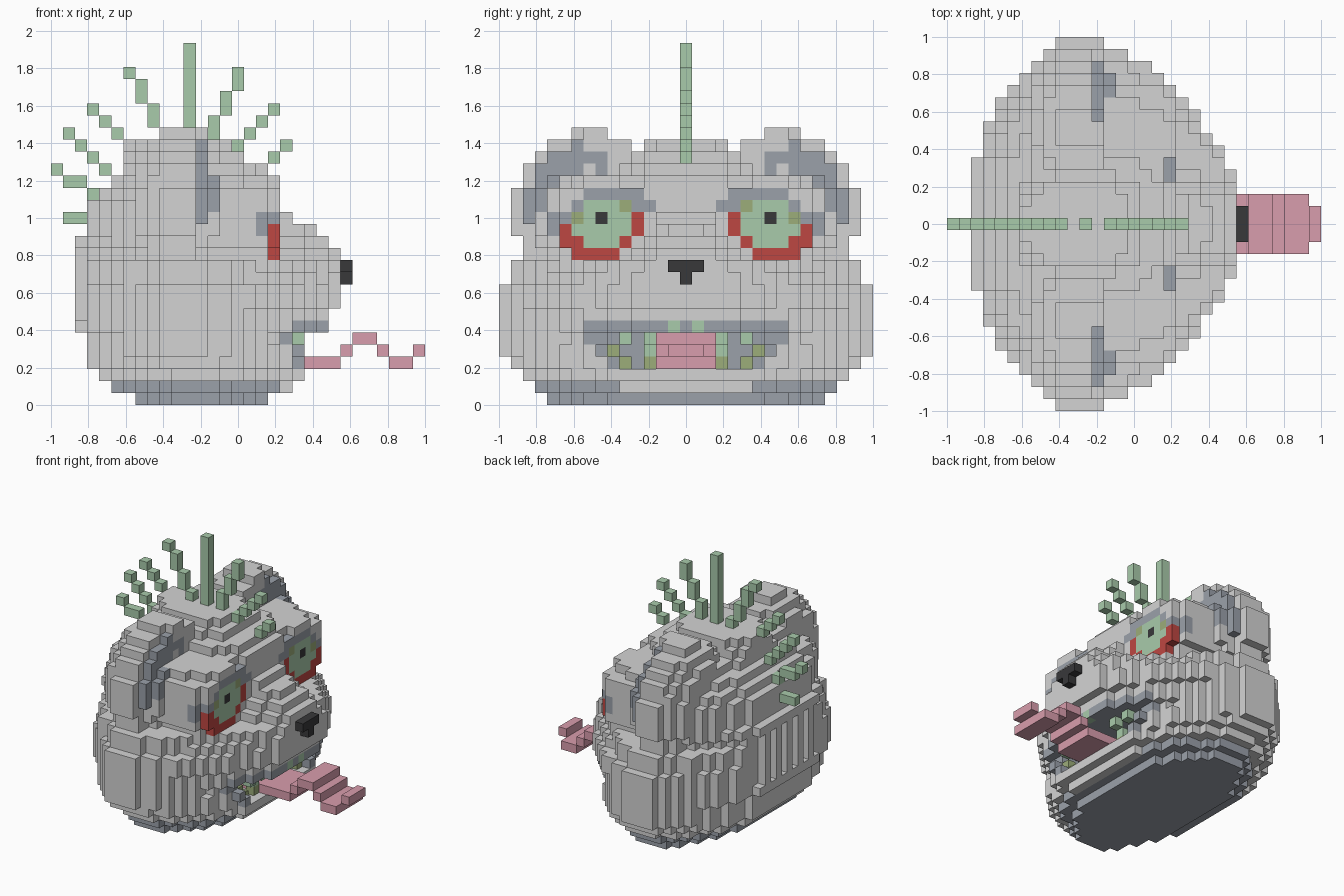
import bpy, bmesh
from mathutils import Vector

if "Cube" in bpy.data.objects:
    bpy.data.objects.remove(bpy.data.objects["Cube"])

V = 2 / 31          # voxel size
MID = 11.5          # lengthwise centre of the head, in voxels

# Materials
PALETTE = {
    "light_grey": (212, 212, 212), "slate_grey": (155, 161, 170),
    "pale_green": (169, 203, 171), "olive": (156, 173, 122),
    "red": (190, 71, 66), "pink": (217, 157, 173), "black": (56, 56, 58),
}


def linear(c):
    c /= 255
    return c / 12.92 if c <= 0.04045 else ((c + 0.055) / 1.055) ** 2.4


MATS = {}
for name, rgb in PALETTE.items():
    m = bpy.data.materials.new(name)
    m.use_nodes = True
    col = tuple(linear(c) for c in rgb) + (1,)
    m.diffuse_color = col
    bsdf = m.node_tree.nodes["Principled BSDF"]
    bsdf.inputs["Base Color"].default_value = col
    bsdf.inputs["Roughness"].default_value = 0.8
    MATS[name] = m

SIDES = []
for axis in range(3):
    for sign in (-1, 1):
        n = [0, 0, 0]
        n[axis] = sign
        u, w = [0, 0, 0], [0, 0, 0]
        u[(axis + 1) % 3] = 1
        w[(axis + 2) % 3] = 1
        ring = [(-1, -1), (1, -1), (1, 1), (-1, 1)][::sign]
        SIDES.append((tuple(n), [tuple((n[a] + p * u[a] + q * w[a]) / 2 for a in range(3))
                                 for p, q in ring]))


def build(name, cells):
    """Skin a {(x, y, z): colour} voxel set; y counts from the middle plane."""
    bm, verts = bmesh.new(), {}
    names = sorted(set(cells.values()))
    for cell, colour in cells.items():
        for n, ring in SIDES:
            if tuple(cell[a] + n[a] for a in range(3)) in cells:
                continue
            corners = []
            for off in ring:
                p = tuple(cell[a] + off[a] for a in range(3))
                if p not in verts:
                    verts[p] = bm.verts.new(Vector((p[0] - 15, p[1], p[2] + 0.5)) * V)
                corners.append(verts[p])
            bm.faces.new(corners).material_index = names.index(colour)
    me = bpy.data.meshes.new(name)
    bm.to_mesh(me)
    bm.free()
    for c in names:
        me.materials.append(MATS[c])
    ob = bpy.data.objects.new(name, me)
    bpy.context.collection.objects.link(ob)


def block(cells, xs, ys, zs, colour):
    for x in range(xs[0], xs[1] + 1):
        for y in range(ys[0], ys[1] + 1):
            for z in range(zs[0], zs[1] + 1):
                cells[x, y, z] = colour


# Head slices from the bottom up: back, front, half width, front roundness
SLICES = [
    (7, 18, 11.5, 2.2), (5, 20, 12.5, 1.8), (4, 21, 13.5, 1.8), (3, 21, 14.5, 1.8),
    (3, 22, 15.5, 1.5), (3, 22, 15.5, 1.45), (2, 23, 15.5, 1.45), (2, 23, 15.5, 1.45),
    (2, 24, 15.5, 1.45), (2, 24, 15.5, 1.45), (2, 24, 14.5, 1.4), (2, 24, 14.5, 1.3),
    (2, 19, 10.8, 5), (2, 19, 11.8, 5), (3, 19, 11.8, 5), (3, 19, 11.8, 5),
    (3, 19, 11.8, 5), (4, 19, 11.8, 5), (5, 19, 10, 5), (6, 18, 5.5, 2.5),
    (6, 16, 4.4, 2.5), (6, 15, 3.4, 2.5),
]
head = {}
for z, (back, front, half, power) in enumerate(SLICES):
    for x in range(back, front):
        for y in range(-15, 16):
            d = x + 0.5 - MID
            if d > 0:
                reach, e = (front - MID) * 1.1, power
            else:
                reach, e = MID - back + 0.4, 1.8 if z < 12 else 2.1
            if (abs(d) / reach) ** e + (abs(y) / (half + 0.1)) ** e <= 1:
                head[x, y, z] = "light_grey"

# Bridge of the snout between the eyes: front, half width
for z, (front, half) in enumerate([(24, 5), (23, 4.5), (22, 3.5), (20, 3.5)], 12):
    for x in range(15, front):
        for y in range(-5, 6):
            if ((x - 15) / (front - 15)) ** 2 + (y / half) ** 2 <= 1:
                head[x, y, z] = "light_grey"

# Round ears, stepped in thickness, with a dark arc on the front
EAR_RADIUS = {7: 4.5, 8: 5.6, 9: 6.3, 10: 6.3, 11: 6.3, 12: 5.3, 13: 4.4}
for x, radius in EAR_RADIUS.items():
    for y in range(0, 16):
        for z in range(9, 23):
            r = ((y - 8) ** 2 + (z - 15.8) ** 2) ** 0.5
            top_rim = x == 12 and r < 6.3 and z > 20 and y < 9
            arc = 3.2 < r and y > 6 and not top_rim
            dark = arc and ((x == 12 and z > 14) or (x == 13 and 15 < z < 19))
            if (r <= radius and (x < 13 or z < 19)) or top_rim:
                for s in (-1, 1):
                    head[x, s * y, z] = "slate_grey" if dark else "light_grey"

# Grooves down the back
for z in range(7, 13):
    for y in range(-5, 6, 2):
        head.pop((2, y, z), None)

# Mouth hollow
hollow = set()
for z, half in ((3, 5), (4, 6), (5, 6)):
    for x in range(17, 25):
        for y in range(-half, half + 1):
            hollow.add((x, y, z))
            head.pop((x, y, z), None)

# Dark underside, mouth lining, mouth corners and upper lip
LIP_HALF = {3: 6, 4: 7, 5: 8, 6: 8}
for x, y, z in head:
    lining = 2 < z < 7 and any(
        (x + n[0], y + n[1], z + n[2]) in hollow for n, _ in SIDES)
    lip = x > 16 and abs(y) <= LIP_HALF.get(z, -1)
    if z == 0 or (z == 1 and x < 19) or lining or lip:
        head[x, y, z] = "slate_grey"

# Notches above the inner brows
for y in (-5, -4, 4, 5):
    head.pop((18, y, 18), None)

# Painted eyes: one string per row from the top, read outwards from the middle
EYE_CODE = {"g": "pale_green", "r": "red", "o": "olive", "k": "black", "s": "slate_grey"}
EYE_ROWS = [".sssss", "ssogggs", ".rggkgos", ".rgggggr", "..rgggrr", "...rrrr"]
for s in (-1, 1):
    for row, text in enumerate(EYE_ROWS):
        for step, code in enumerate(text):
            cell = (18, s * (3 + step), 17 - row)
            if code != "." and cell in head:
                head[cell] = EYE_CODE[code]
    # Outer corner shadow of the eye socket
    for z in (14, 15):
        head[17, s * 11, z] = "slate_grey"

# Green gum marks on the upper lip
for y in (-1, 1):
    head[max(c[0] for c in head if c[1:] == (y, 6)), y, 6] = "pale_green"
build("head", head)

# Nose
nose = {}
block(nose, (24, 24), (-1, 1), (11, 11), "black")
block(nose, (24, 24), (0, 0), (10, 10), "black")
build("nose", nose)

# Wavy tongue: first x, last x, height
tongue = {}
for a, b, z in [(17, 23, 3), (24, 24, 4), (25, 26, 5), (27, 27, 4), (28, 29, 3)]:
    block(tongue, (a, b), (-2, 2), (z, z), "pink")
block(tongue, (30, 30), (-1, 1), (4, 4), "pink")
build("tongue", tongue)

# Teeth
teeth = {}
for s in (-1, 1):
    for x, y, z, c in [(20, 3, 5, "pale_green"), (20, 5, 5, "pale_green"),
                       (19, 3, 3, "olive"), (19, 5, 3, "olive"),
                       (19, 3, 4, "pale_green"), (19, 6, 4, "olive")]:
        teeth[x, s * y, z] = c
build("teeth", teeth)

# Crest of hair strands on the middle plane: x, lowest z, highest z
hair = {}
STRANDS = [(11, 22, 29), (9, 22, 22), (8, 23, 24), (7, 25, 26), (6, 27, 27),
           (13, 22, 23), (14, 24, 25), (15, 26, 27),
           (19, 21, 21), (18, 20, 20), (17, 19, 19),
           (0, 19, 19), (1, 18, 18), (2, 18, 18), (3, 17, 17),
           (1, 15, 15), (2, 15, 15)]
for x, low, high in STRANDS:
    block(hair, (x, x), (0, 0), (low, high), "pale_green")
for step in range(4):
    hair[6 - step, 0, 21 + step] = "pale_green"
    hair[15 + step, 0, 21 + step] = "pale_green"
    hair[4 - step, 0, 19 + step] = "pale_green"
build("hair", hair)
